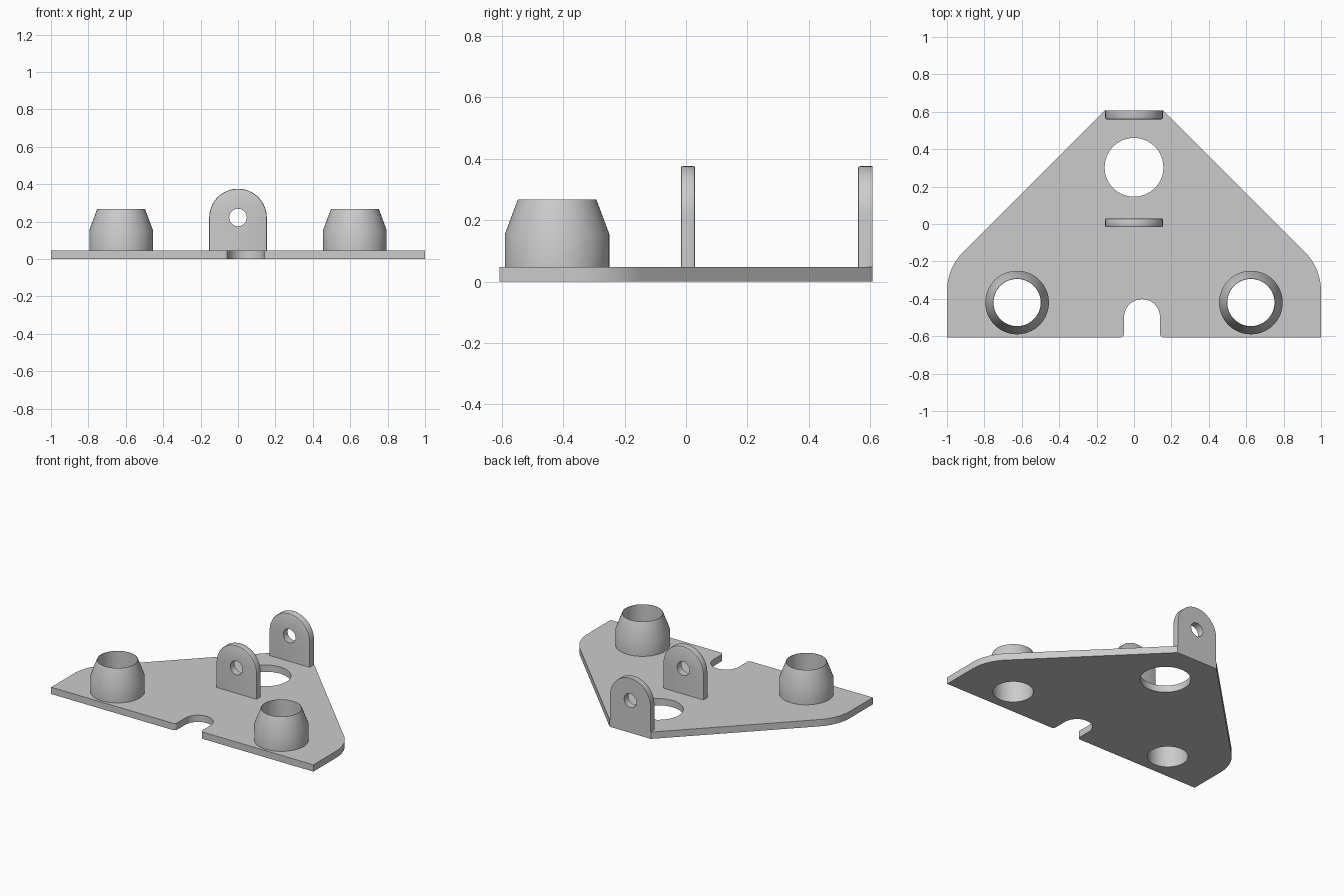
import bpy, bmesh, math
from mathutils import Matrix

if "Cube" in bpy.data.objects:
    bpy.data.objects.remove(bpy.data.objects["Cube"])

grey = bpy.data.materials.new("light grey")
grey.diffuse_color = (0.6, 0.6, 0.6, 1)
grey.use_nodes = True
grey.node_tree.nodes["Principled BSDF"].inputs["Base Color"].default_value = grey.diffuse_color


def arc(cx, cy, r, a0, a1, n):
    """Points on an arc, angles in degrees."""
    angles = [math.radians(a0 + (a1 - a0) * i / n) for i in range(n + 1)]
    return [(cx + r * math.cos(a), cy + r * math.sin(a)) for a in angles]


def make_object(name, bm):
    bmesh.ops.recalc_face_normals(bm, faces=bm.faces)
    mesh = bpy.data.meshes.new(name)
    bm.to_mesh(mesh)
    bm.free()
    mesh.materials.append(grey)
    obj = bpy.data.objects.new(name, mesh)
    bpy.context.collection.objects.link(obj)
    return obj


def prism(outline, height):
    """Outline in x/y pulled up from z = 0."""
    bm = bmesh.new()
    face = bm.faces.new([bm.verts.new((x, y, 0)) for x, y in outline])
    top = bmesh.ops.extrude_face_region(bm, geom=[face])["geom"]
    bmesh.ops.translate(bm, vec=(0, 0, height),
                        verts=[v for v in top if isinstance(v, bmesh.types.BMVert)])
    return bm


def drill(obj, x, y, r, segments=64):
    """Cut a round hole along the object's local z axis."""
    bm = bmesh.new()
    bmesh.ops.create_cone(bm, cap_ends=True, segments=segments, radius1=r, radius2=r,
                          depth=1, matrix=Matrix.Translation((x, y, 0)))
    cutter = make_object("hole_cutter", bm)
    cutter.hide_render = True
    mod = obj.modifiers.new("hole", "BOOLEAN")
    mod.operation, mod.solver, mod.object = "DIFFERENCE", "EXACT", cutter
    bpy.context.view_layer.update()
    graph = bpy.context.evaluated_depsgraph_get()
    mesh = bpy.data.meshes.new_from_object(obj.evaluated_get(graph))
    obj.modifiers.clear()
    obj.data = mesh
    bpy.data.objects.remove(cutter)


def smooth(obj):
    bpy.ops.object.select_all(action="DESELECT")
    obj.select_set(True)
    bpy.context.view_layer.objects.active = obj
    bpy.ops.object.shade_smooth_by_angle(angle=math.radians(25))


T = 0.047            # plate thickness
Y = 0.607            # half depth
SX, SY, SR = 0.625, -0.42, 0.126   # sleeve position and bore

# Base plate with rounded shoulders and a slot in the front edge
outline = [(1, -Y)] + arc(0.7, -0.36, 0.3, 0, 45, 12) + [(0.157, Y), (-0.157, Y)]
outline += arc(-0.7, -0.36, 0.3, 135, 180, 12) + [(-1, -Y)]
outline += arc(-0.073, -Y + 0.02, 0.02, -90, 0, 5)
outline += arc(0.043, -0.498, 0.096, 180, 0, 24)
outline += arc(0.159, -Y + 0.02, 0.02, 180, 270, 5)
plate = make_object("base_plate", prism(outline, T))
drill(plate, 0, 0.303, 0.157)
for side in (-1, 1):
    drill(plate, side * SX, SY, SR)
smooth(plate)

# Tapered hollow sleeves
for side, name in ((-1, "left_sleeve"), (1, "right_sleeve")):
    bm = bmesh.new()
    profile = [(SR, T), (0.17, T), (0.17, 0.155), (0.128, 0.267), (SR, 0.267)]
    verts = [bm.verts.new((r, 0, z)) for r, z in profile]
    edges = [bm.edges.new((verts[i], verts[(i + 1) % 5])) for i in range(5)]
    bmesh.ops.spin(bm, geom=verts + edges, cent=(0, 0, 0), axis=(0, 0, 1),
                   angle=math.tau, steps=64, use_merge=True)
    bmesh.ops.remove_doubles(bm, verts=bm.verts, dist=1e-5)
    sleeve = make_object(name, bm)
    sleeve.location = (side * SX, SY, 0)
    smooth(sleeve)

# Upright lugs with rounded tops, chamfered rims and a pin hole
LUG = 0.047
for name, y_back, bevel_back in (("middle_lug", 0.03, True), ("rear_lug", Y, False)):
    bm = prism([(-0.154, T), (0.154, T)] + arc(0, 0.222, 0.154, 0, 180, 32), LUG)
    rim = []
    for e in bm.edges:
        z0, z1 = (v.co.z for v in e.verts)
        on_front = min(z0, z1) > LUG - 1e-4
        on_back = bevel_back and max(z0, z1) < 1e-4
        at_foot = all(v.co.y < T + 1e-4 for v in e.verts)
        if (on_front or on_back) and not at_foot:
            rim.append(e)
    bmesh.ops.bevel(bm, geom=rim, offset=0.007, segments=2, profile=0.5, affect="EDGES")
    lug = make_object(name, bm)
    drill(lug, 0, 0.222, 0.047, 40)
    lug.rotation_euler.x = math.pi / 2
    lug.location.y = y_back
    smooth(lug)
